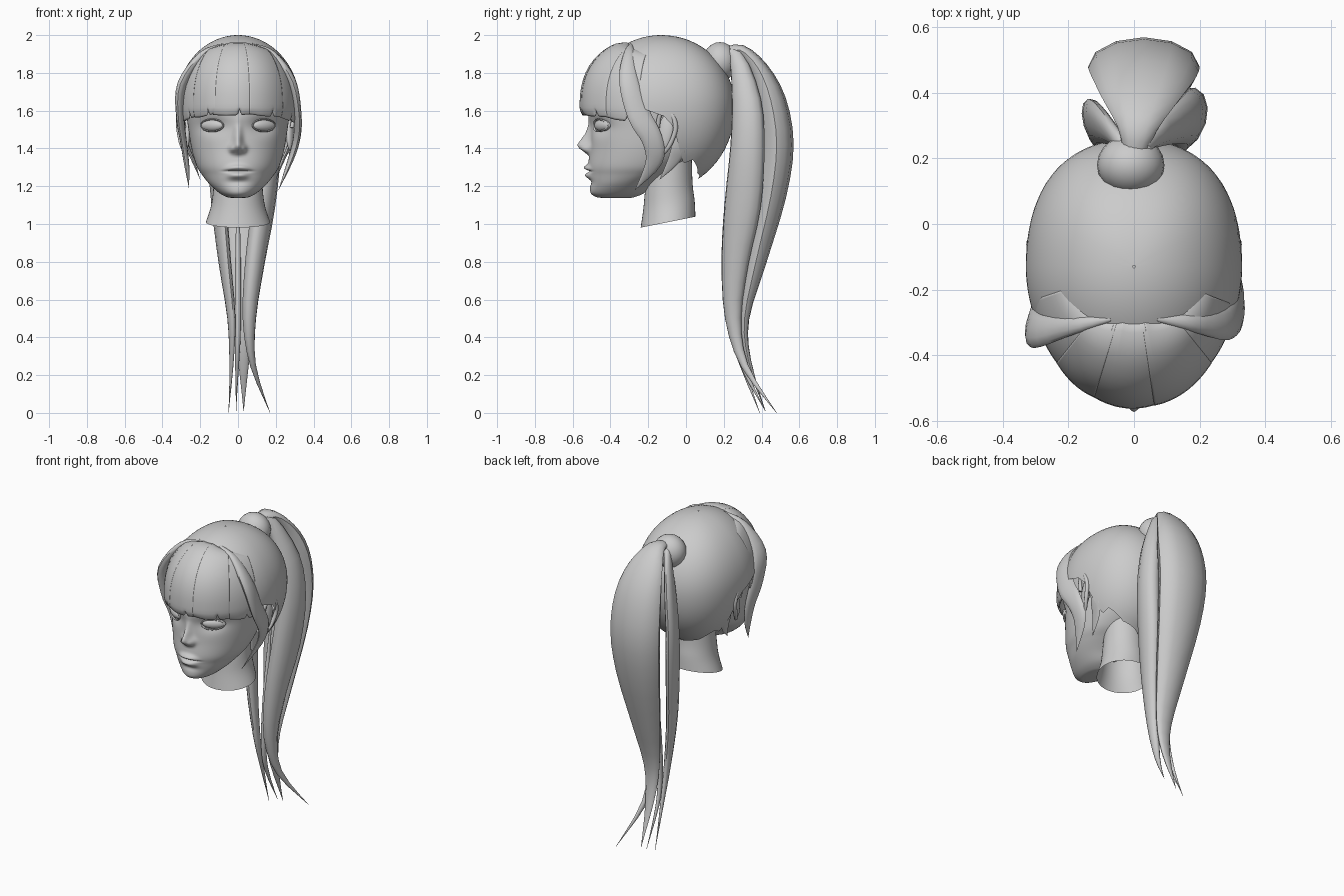
import bpy, bmesh
from math import sin, cos, pi, radians, acos, exp
from mathutils import Vector, Matrix


def curve(pts, n):
    """Catmull-Rom through tuples of any size."""
    p = [pts[0]] + list(pts) + [pts[-1]]
    out = []
    for i in range(1, len(p) - 2):
        for k in range(n):
            t = k / n
            out.append(tuple(.5 * (2*b + (c-a)*t + (2*a-5*b+4*c-d)*t*t + (3*b-a-3*c+d)*t**3)
                             for a, b, c, d in zip(p[i-1], p[i], p[i+1], p[i+2])))
    return out + [tuple(pts[-1])]


def lerp(table, x):
    for (x0, y0), (x1, y1) in zip(table, table[1:]):
        if x <= x1:
            return y0 + (y1 - y0) * (x - x0) / (x1 - x0)
    return table[-1][1]


def finish(name, bm, angle=50):
    bmesh.ops.recalc_face_normals(bm, faces=bm.faces)
    me = bpy.data.meshes.new(name)
    bm.to_mesh(me)
    bm.free()
    me.shade_smooth()
    me.set_sharp_from_angle(angle=radians(angle))
    ob = bpy.data.objects.new(name, me)
    bpy.context.collection.objects.link(ob)
    return ob


def grid(name, rows, closed=True, caps=False, angle=50):
    bm = bmesh.new()
    v = [[bm.verts.new(p) for p in r] for r in rows]
    n = len(rows[0])
    for a, b in zip(v, v[1:]):
        for j in range(n if closed else n - 1):
            k = (j + 1) % n
            bm.faces.new((a[j], a[k], b[k], b[j]))
    if caps:
        bm.faces.new(v[0])
        bm.faces.new(v[-1])
    return finish(name, bm, angle)


def lock(name, pts, axis=(0, 1, 0), n=4, seg=12):
    """Flattened strand; each point is x, y, z, half width, half thickness."""
    c = curve(pts, n)
    rows = []
    for i, q in enumerate(c):
        p = Vector(q[:3])
        t = (Vector(c[min(i+1, len(c)-1)][:3]) - Vector(c[max(i-1, 0)][:3])).normalized()
        a = Vector(axis)
        a = (a - t * a.dot(t)).normalized()
        b = t.cross(a)
        w, h = max(q[3], .0008), max(q[4], .0008)
        rows.append([p + a*w*cos(2*pi*k/seg) + b*h*sin(2*pi*k/seg) for k in range(seg)])
    return grid(name, rows, True, True)


def ball(name, loc, scale, rot=(0, 0, 0), u=32, v=20):
    bm = bmesh.new()
    bmesh.ops.create_uvsphere(bm, u_segments=u, v_segments=v, radius=1)
    m = Matrix.Translation(loc)
    for r, ax in zip(rot, 'XYZ'):
        m = m @ Matrix.Rotation(r, 4, ax)
    bm.transform(m @ Matrix.Diagonal((*scale, 1)))
    return finish(name, bm)


def bump(x, x0, s, power=2):
    return exp(-abs((x - x0) / s) ** power)


# Head skin: rings of z, front y, back y, half width, widest y
levels = [(1.138, -.44, -.30, .03, -.38), (1.143, -.475, -.27, .06, -.38), (1.165, -.505, -.22, .10, -.36),
          (1.21, -.508, -.17, .15, -.33), (1.26, -.513, -.10, .19, -.28), (1.31, -.518, -.02, .22, -.25),
          (1.40, -.508, .08, .246, -.22), (1.50, -.505, .15, .262, -.20), (1.60, -.515, .19, .275, -.18),
          (1.75, -.485, .19, .285, -.15), (1.86, -.41, .13, .23, -.14), (1.94, -.29, .04, .13, -.13),
          (1.97, -.16, -.10, .03, -.13)]
nose = [(1.36, 0), (1.385, .035), (1.405, .064), (1.42, .068), (1.44, .056), (1.48, .028), (1.53, .008), (1.58, 0)]


def features(x, z):
    ax = abs(x)
    d = lerp(nose, z) * bump(x, 0, .022 + .012 * bump(z, 1.40, .03)) if 1.36 < z < 1.58 else 0
    d += .018 * bump(ax, .032, .014) * bump(z, 1.395, .017)          # nostril wings
    d -= .028 * bump(ax, .135, .065) * bump(z, 1.52, .045)           # eye sockets
    zl = z + 2 * x * x
    d += .024 * bump(x, 0, .06, 3) * bump(zl, 1.299, .014)           # upper lip
    d += .022 * bump(x, 0, .05, 3) * bump(z, 1.257, .017)            # lower lip
    d -= .014 * bump(x, 0, .075, 4) * bump(z, 1.279, .006)           # mouth line
    d -= .008 * bump(x, 0, .06) * bump(z, 1.222, .016)
    return d


rows = []
for z, yf, yb, w, yc in curve(levels, 9):
    r = []
    for k in range(144):
        u = -pi + 2 * pi * k / 144
        t = u - .6 * sin(u)
        x, y = w * sin(t), yc - (yc - yf if cos(t) > 0 else yb - yc) * cos(t)
        if cos(t) > 0:
            y -= features(x, z)
        r.append((x, y, z))
    rows.append(r)
grid("head", rows, True, True, 70)

# Neck with slanted lower rim
rows = []
for z, yc, ry, rx in curve([(1.36, -.08, .11, .125), (1.2, -.09, .125, .13), (1.1, -.09, .136, .142),
                            (1.01, -.095, .145, .17)], 5):
    tilt = .2 * (1.36 - z) / .35
    rows.append([(rx * sin(2*pi*k/40), yc - ry * cos(2*pi*k/40), z - tilt * ry * cos(2*pi*k/40)) for k in range(40)])
grid("neck", rows)

# Hair cap following a hairline given by angle from the front
hairline = [(0, 1.7), (60, 1.66), (80, 1.60), (92, 1.57), (99, 1.52), (106, 1.40), (113, 1.32), (122, 1.34),
            (140, 1.27), (180, 1.225)]
rows = []
for i in range(29):
    r = []
    for k in range(180):
        a = -180 + 2 * k
        c = (lerp(hairline, abs(a)) - 1.62)
        ph = max(.01, i / 28 * acos(c / (.38 if c > 0 else .44)))
        z = 1.62 + (.38 if cos(ph) > 0 else .44) * cos(ph)
        R = sin(ph) * (1 + (.045 * sin(radians(2 * a)) ** 2 if abs(a) > 90 else 0))
        r.append((.33 * R * sin(radians(a)), -.13 - .39 * R * cos(radians(a)), z))
    rows.append(r)
grid("hair_cap", rows, True, False, 70)

# Fringe: overlapping curved panels with uneven lower ends, upper edge sunk into the cap
for n, (a0, a1, lift, z0, z1) in enumerate([(-76, -44, .0, 1.535, 1.565), (-47, -22, .004, 1.56, 1.58),
                                            (-25, 14, .001, 1.575, 1.575), (11, 47, .006, 1.58, 1.56),
                                            (44, 74, .001, 1.565, 1.53)]):
    rows = []
    for i in range(19):
        v = i / 18
        r = []
        for k in range(29):
            s = k / 28
            deg = a0 + (a1 - a0) * s
            a = radians(deg)
            e = 2 / (2 + .4 * cos(a))
            start = 19 + .3 * max(0, abs(deg) - 15)
            ph = radians(start + (90 - start) * min(1, v / .68))
            R = sin(ph) ** e * (1 + (lift + .008 * sin(pi * s)) * min(1, v / .4))
            z = 1.622 + .375 * max(0, cos(ph)) ** e
            sink = max(0, 1 - v / .16) ** 2
            z -= .026 * sink
            R *= 1 - .05 * sink
            if v > .68:
                f = (v - .68) / .32
                notch = .03 * max(0, 1 - abs(s - .68) / .06) + .012 * abs(s - .35)
                z += (z0 + (z1 - z0) * s + notch - z) * f
                R *= 1 - .035 * f * f
            r.append((.318 * R * sin(a), -.13 - .426 * R * cos(a), z))
        rows.append(r)
    ob = grid("fringe_%d" % (n + 1), rows, False, False, 60)
    m = ob.modifiers.new("thickness", 'SOLIDIFY')
    m.thickness, m.offset = .008, 0

# Side locks framing the face
lock("side_lock_right", [(.07, -.29, 1.95, .008, .008), (.18, -.30, 1.90, .03, .02), (.28, -.30, 1.76, .055, .025),
                         (.315, -.25, 1.58, .062, .02), (.31, -.18, 1.45, .055, .018), (.275, -.17, 1.33, .045, .014),
                         (.215, -.27, 1.18, 0, 0)], (-.12, 1, 0))
lock("side_lock_left", [(-.07, -.29, 1.95, .008, .008), (-.19, -.31, 1.895, .03, .02), (-.295, -.325, 1.74, .055, .025),
                        (-.305, -.29, 1.57, .055, .02), (-.286, -.25, 1.42, .042, .015), (-.27, -.25, 1.3, .025, .012),
                        (-.26, -.27, 1.19, 0, 0)], (.2, 1, 0))

# Ears, nape wisps, eyes and lids, one of each per side
for s, side in ((1, "right"), (-1, "left")):
    ball("ear_" + side, (s * .278, -.11, 1.485), (.022, .045, .1), (-.2, 0, -s * .3), 20, 14)
    lock("ear_rim_" + side, [(s*.285, -.15, 1.51, .01, .012), (s*.3, -.135, 1.58, .012, .012),
                             (s*.315, -.08, 1.585, .012, .013), (s*.315, -.055, 1.51, .012, .013),
                             (s*.298, -.085, 1.42, .012, .012), (s*.275, -.12, 1.375, .01, .01)], (1, 0, 0), 4, 10)
    lock("nape_wisp_" + side, [(s*.29, -.02, 1.5, .03, .008), (s*.268, -.035, 1.41, .04, .01),
                               (s*.235, -.07, 1.33, .03, .008), (s*.2, -.14, 1.235, 0, 0)])
    ball("eye_" + side, (s * .137, -.442, 1.522), (.07, .026, .031), (0, 0, s * radians(33)))
    lid = [(s * (.137 + .059 * cos(t)), -.451 + .036 * cos(t) - .012 * sin(t) ** 2, 1.522 + .032 * sin(t),
            .006, .004) for t in [2 * pi * i / 16 for i in range(17)]]
    lock("eyelid_" + side, lid, (0, 1, 0), 2, 8)

# Ponytail: knot and long locks
ball("ponytail_knot", (-.01, .18, 1.86), (.103, .092, .103), (0, 0, 0), 20, 12)
lock("ponytail_back", [(0, .20, 1.90, .03, .03), (.01, .29, 1.92, .06, .03), (.02, .385, 1.82, .12, .05),
                       (.03, .45, 1.65, .16, .08), (.03, .48, 1.42, .17, .09), (.03, .45, 1.15, .15, .08),
                       (.03, .37, .80, .10, .055), (.03, .31, .50, .055, .025), (.03, .33, .28, .03, .014),
                       (.03, .42, .01, 0, 0)], (1, 0, 0), 3)
lock("ponytail_right", [(.01, .2, 1.9, .02, .02), (.05, .265, 1.89, .04, .03), (.135, .32, 1.65, .08, .055),
                        (.16, .325, 1.4, .095, .062), (.135, .30, 1.1, .1, .058), (.09, .26, .8, .075, .05),
                        (.06, .25, .5, .045, .035), (.08, .31, .25, .02, .015), (.17, .48, 0, 0, 0)], (.3, 1, 0), 3)
lock("ponytail_left", [(-.01, .2, 1.9, .02, .02), (-.05, .26, 1.87, .03, .02), (-.1, .305, 1.65, .065, .03),
                       (-.12, .31, 1.4, .075, .035), (-.1, .28, 1.1, .08, .035), (-.07, .245, .8, .06, .03),
                       (-.035, .24, .5, .035, .02), (-.035, .3, .25, .015, .01), (-.05, .39, 0, 0, 0)], (-.3, 1, 0), 3)
lock("ponytail_inner", [(0, .34, 1.2, .005, .005), (0, .29, .8, .02, .015), (0, .265, .45, .02, .015),
                        (-.005, .3, .25, .014, .01), (-.01, .42, .01, 0, 0)], (0, 1, 0), 3)
